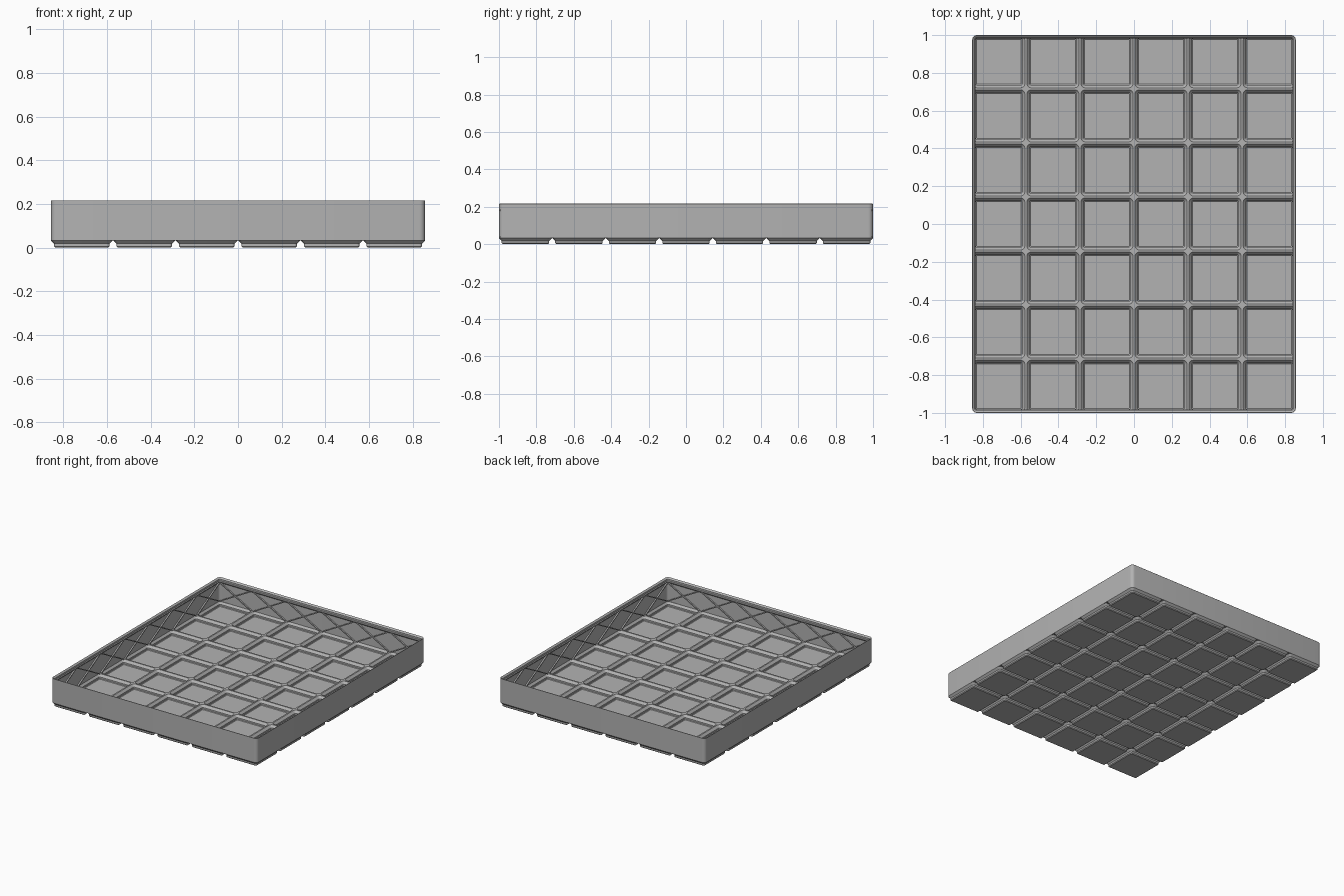
import bpy, bmesh, math
from mathutils import Vector, Matrix

if "Cube" in bpy.data.objects:
    bpy.data.objects.remove(bpy.data.objects["Cube"])

# Dimensions in millimetres, scaled to a 2-unit long tray
S = 2 / 293.5
NX, NY, PITCH = 6, 7, 42
HX, HY, R = 125.75, 146.75, 3.75
ARC = 5

grey = bpy.data.materials.new("grey plastic")
grey.diffuse_color = (0.45, 0.45, 0.45, 1)
grey.use_nodes = True
grey.node_tree.nodes["Principled BSDF"].inputs["Base Color"].default_value = grey.diffuse_color


def outline(hx, hy, r, z, cx=0, cy=0):
    """Rounded rectangle as a list of points."""
    pts = []
    for k, (sx, sy) in enumerate([(1, 1), (-1, 1), (-1, -1), (1, -1)]):
        for i in range(ARC + 1):
            a = math.pi / 2 * (k + i / ARC)
            pts.append(Vector((cx + sx * (hx - r) + r * math.cos(a),
                               cy + sy * (hy - r) + r * math.sin(a), z)))
    return pts


def clamp(p, inset):
    """Pull a point back inside the rounded body outline."""
    hx, hy, r = HX - inset, HY - inset, R - inset
    x = max(-hx, min(hx, p.x))
    y = max(-hy, min(hy, p.y))
    cx, cy = abs(x) - (hx - r), abs(y) - (hy - r)
    if cx > 0 and cy > 0 and math.hypot(cx, cy) > r:
        f = r / math.hypot(cx, cy)
        x = math.copysign(hx - r + cx * f, x)
        y = math.copysign(hy - r + cy * f, y)
    return Vector((x, y, p.z))


def loft(bm, loops, cap=False, closed=False):
    rings = [[bm.verts.new(p) for p in loop] for loop in loops]
    if cap:
        bm.faces.new(rings[0])
    pairs = list(zip(rings, rings[1:]))
    if closed:
        pairs.append((rings[-1], rings[0]))
    for a, b in pairs:
        for i in range(len(a)):
            j = (i + 1) % len(a)
            bm.faces.new((a[i], a[j], b[j], b[i]))


def finish(bm, name):
    bmesh.ops.remove_doubles(bm, verts=bm.verts, dist=0.002)
    bmesh.ops.recalc_face_normals(bm, faces=bm.faces)
    bmesh.ops.scale(bm, vec=(S, S, S), verts=bm.verts)
    me = bpy.data.meshes.new(name)
    bm.to_mesh(me)
    bm.free()
    me.materials.append(grey)
    ob = bpy.data.objects.new(name, me)
    bpy.context.collection.objects.link(ob)
    bpy.context.view_layer.objects.active = ob
    ob.select_set(True)
    bpy.ops.object.shade_smooth_by_angle(angle=math.radians(25))
    ob.select_set(False)


# Hollow grid floor: stepped feet underneath, matching pockets inside
under = [(17.8, 0.8, 0), (18.6, 1.6, 0.8), (18.6, 1.6, 2.6), (20.75, 3.75, 4.75)]
inside = [(17.4, 0.6, 0.7), (18, 1.1, 1.2), (18, 1.1, 2.9), (20.2, 3.2, 5.3)]
bm = bmesh.new()
for i in range(NX):
    for j in range(NY):
        cx, cy = (i - (NX - 1) / 2) * PITCH, (j - (NY - 1) / 2) * PITCH
        for profile, inset in ((under, 0), (inside, 0.6)):
            loops = [outline(h, h, r, z, cx, cy) for h, r, z in profile]
            edge = outline(21, 21, 0, profile[-1][2], cx, cy)
            loops.append([clamp(p, inset) for p in edge])
            loft(bm, loops, cap=True)
# Clean away zero-area slivers along the rim
bmesh.ops.remove_doubles(bm, verts=bm.verts, dist=0.002)
bmesh.ops.dissolve_degenerate(bm, dist=0.001, edges=bm.edges)
finish(bm, "grid_floor")

# Thin outer wall with a stepped stacking lip
wall = [(0, 4.75), (0, 31.5), (0.25, 31.75), (0.5, 31.6), (1.9, 30.2),
        (1.9, 28.4), (2.6, 27.7), (2.6, 27.2), (1.0, 25.6), (1.0, 5.2)]
bm = bmesh.new()
loft(bm, [outline(HX - d, HY - d, R - d, z) for d, z in wall], closed=True)
finish(bm, "outer_wall")

# Crossed bracing ribs on the inside of every wall
Z0, Z1, DEPTH, THICK = 5.3, 26.6, 1.8, 1.2
bm = bmesh.new()


def rib(a, b, face, turn):
    """Slanted bar from a to b along a wall at distance face."""
    h = THICK / 2
    y0, y1 = face - 1.0, face - 1.0 - DEPTH * 0.8
    ring = [Vector((u, v, z)) for u, z, v in (
        (a, Z0 - h, y0), (a, Z0 + h, y0), (a, Z0 + h, y1), (a, Z0 - h, y1))]
    end = [p + Vector((b - a, 0, Z1 - Z0)) for p in ring]
    va, vb = ([bm.verts.new(turn @ p) for p in r] for r in (ring, end))
    bm.faces.new(va)
    bm.faces.new(vb)
    for k in range(4):
        m = (k + 1) % 4
        bm.faces.new((va[k], va[m], vb[m], vb[k]))


for q, (count, face) in enumerate([(NX, HY), (NY, HX)] * 2):
    turn = Matrix.Rotation(q * math.pi / 2, 3, 'Z')
    for k in range(count):
        c = (k - (count - 1) / 2) * PITCH
        rib(c - 19.5, c + 19.5, face, turn)
        rib(c + 19.5, c - 19.5, face, turn)
finish(bm, "wall_ribs")
